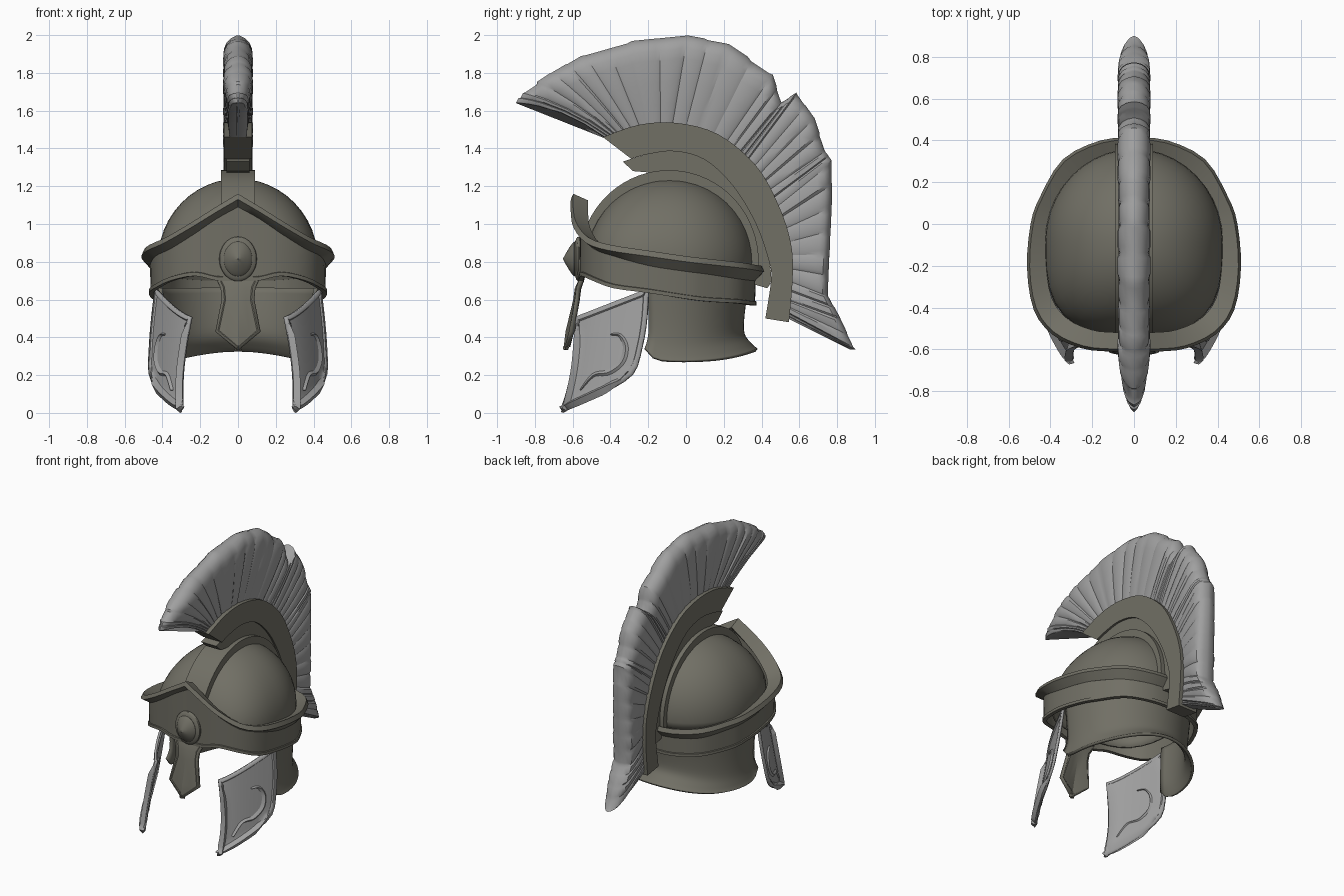
import bpy, bmesh, math, random
from mathutils import Vector

if "Cube" in bpy.data.objects:
    bpy.data.objects.remove(bpy.data.objects["Cube"])

random.seed(4)


def material(name, rgb):
    m = bpy.data.materials.new(name)
    m.diffuse_color = (*rgb, 1)
    m.use_nodes = True
    m.node_tree.nodes["Principled BSDF"].inputs["Base Color"].default_value = m.diffuse_color
    return m


BRONZE = material("dark_olive_bronze", (0.165, 0.16, 0.13))
SILVER = material("light_grey", (0.35, 0.35, 0.35))


def finish(name, bm, mat, angle=30, thick=0, recalc=True):
    if recalc:
        bmesh.ops.recalc_face_normals(bm, faces=bm.faces)
    me = bpy.data.meshes.new(name)
    bm.to_mesh(me)
    bm.free()
    me.materials.append(mat)
    ob = bpy.data.objects.new(name, me)
    bpy.context.collection.objects.link(ob)
    bpy.ops.object.select_all(action='DESELECT')
    ob.select_set(True)
    bpy.context.view_layer.objects.active = ob
    bpy.ops.object.shade_smooth_by_angle(angle=math.radians(angle))
    if thick:
        mod = ob.modifiers.new("thickness", 'SOLIDIFY')
        mod.thickness = thick
    return ob


def smooth(keys, n):
    """Catmull-Rom samples through keys of any dimension."""
    out = []
    for i in range(len(keys) - 1):
        p = [keys[max(0, min(len(keys) - 1, i + k))] for k in (-1, 0, 1, 2)]
        for j in range(n):
            t = j / n
            out.append(tuple(0.5 * (2 * b + (c - a) * t + (2 * a - 5 * b + 4 * c - d) * t * t
                                    + (3 * b - a - 3 * c + d) * t ** 3) for a, b, c, d in zip(*p)))
    return out + [tuple(keys[-1])]


def loft(rings, section_closed=True, loop=False):
    bm = bmesh.new()
    vs = [[bm.verts.new(p) for p in r] for r in rings]
    n = len(vs[0])
    for i in range(len(vs) if loop else len(vs) - 1):
        a, b = vs[i], vs[(i + 1) % len(vs)]
        for j in range(n if section_closed else n - 1):
            k = (j + 1) % n
            bm.faces.new((a[j], a[k], b[k], b[j]))
    if section_closed and not loop:
        bm.faces.new(vs[0])
        bm.faces.new(vs[-1])
    return bm


def arch(name, outer, inner, hw):
    """Curved bar in the centre plane, between two (y, z) lines."""
    rings = [[(-hw, *o), (hw, *o), (hw, *i), (-hw, *i)] for o, i in zip(outer, inner)]
    finish(name, loft(rings), BRONZE)


def raised_border(bm, width, depth):
    faces = bm.faces[:]
    bmesh.ops.inset_region(bm, faces=faces, thickness=width, depth=0, use_boundary=True)
    bmesh.ops.inset_region(bm, faces=faces, thickness=0.006, depth=-depth, use_boundary=True)


# Skull dome, squarer towards the brow
bm = bmesh.new()
bmesh.ops.create_uvsphere(bm, u_segments=40, v_segments=24, radius=1)
bmesh.ops.delete(bm, geom=[v for v in bm.verts if v.co.z < -0.2], context='VERTS')
for v in bm.verts:
    x, y, z = v.co
    r = math.hypot(x, y)
    if y < 0 and r > 1e-4:
        p = 2 + min(1, 1.2 - z)
        grow = (abs(x / r) ** p + abs(y / r) ** p) ** (-1 / p)
        x, y = x * grow, y * grow
    v.co = (x * 0.425, y * 0.445 - 0.085, z * 0.44 + 0.8)
finish("skull_dome", bm, BRONZE, thick=0.012)

# Brim and brow band: x, y, brim top, brim bottom, band bottom from front to back
half = smooth([(0, -.61, 1.16, 1.09, .70), (.12, -.61, 1.09, 1.03, .70), (.25, -.595, 1.01, .95, .725),
               (.39, -.53, .93, .87, .70), (.48, -.41, .89, .83, .66), (.512, -.21, .86, .78, .635),
               (.495, 0, .83, .75, .605), (.45, .13, .815, .735, .59), (.34, .31, .795, .71, .58),
               (.16, .40, .78, .70, .57), (0, .415, .78, .70, .57)], 3)
ring = half + [(-p[0], *p[1:]) for p in half[-2:0:-1]]


def around(p, scale, z):
    return (p[0] * scale, -.1 + (p[1] + .1) * scale, z)


finish("brim", loft([[around(p, .86, p[3]), around(p, .91, p[3]), around(p, 1, p[2] - .03),
                      around(p, .975, p[2]), around(p, .82, p[2] - .035)] for p in ring], loop=True), BRONZE)
finish("brow_band", loft([[around(p, .91, p[3] + .01), around(p, .905, p[4] + .022),
                           around(p, .92, p[4] + .02), around(p, .92, p[4]),
                           around(p, .87, p[4]), around(p, .87, p[3] + .01)] for p in ring], loop=True), BRONZE)

# Ridge over the dome
angles = [math.radians(a) for a in range(-5, 161, 5)]
arch("dome_ridge", [(-.09 + .475 * math.cos(a), .8 + .485 * math.sin(a)) for a in angles],
     [(-.09 + .42 * math.cos(a), .8 + .42 * math.sin(a)) for a in angles], 0.09)

# Two tiered crest holder
top_line = [(-.44, 1.46), (-.25, 1.525), (-.05, 1.535), (.17, 1.475), (.37, 1.31), (.49, 1.1),
            (.555, .9), (.565, .72), (.545, .48)]
mid_line = [(-.29, 1.345), (-.2, 1.37), (-.06, 1.385), (.1, 1.34), (.25, 1.2), (.37, 1.0),
            (.44, .8), (.45, .7), (.42, .50)]
low_line = [(-.28, 1.28), (-.18, 1.27), (-.08, 1.25), (.08, 1.22), (.2, 1.1), (.3, .95),
            (.35, .8), (.36, .74), (.36, .68)]
mid_short = [(-.335, 1.33)] + mid_line[1:-1] + [(.43, .66)]
arch("crest_holder_outer", smooth(top_line, 4), smooth(mid_line, 4), 0.075)
arch("crest_holder_inner", smooth(mid_short, 4), smooth(low_line, 4), 0.06)

# Plume: root y z, tip y z from the front lock to the rear lock
fan = [(-.42, 1.45, -.9, 1.64), (-.40, 1.47, -.87, 1.70), (-.36, 1.48, -.72, 1.80), (-.29, 1.5, -.55, 1.90),
       (-.2, 1.51, -.3, 1.97), (-.08, 1.51, 0, 2.0), (.06, 1.49, .22, 1.96), (.2, 1.42, .46, 1.80),
       (.27, 1.36, .51, 1.65), (.31, 1.32, .59, 1.70), (.37, 1.25, .68, 1.57), (.42, 1.17, .74, 1.39),
       (.46, 1.08, .78, 1.34), (.5, .97, .775, 1.1), (.54, .84, .765, .85), (.55, .7, .755, .62),
       (.54, .6, .82, .5), (.52, .54, .9, .335), (.50, .52, .87, .335)]
SPAN = [(0, .045), (.25, .06), (.5, .07), (.75, .076), (.86, .072), (.93, .058), (.975, .036), (1, .008)]


def plume_ring(t, fat, length):
    i = min(int(t), len(fan) - 2)
    f = t - i
    ry, rz, ty, tz = (a + (b - a) * f for a, b in zip(fan[i], fan[i + 1]))
    ends = min(1, .4 + .3 * t, .35 + .35 * (len(fan) - 1 - t))
    bow = .04 * max(0, 1 - t / 3)
    side = []
    for s, w in SPAN:
        q = s * length
        side.append((w * fat * (1 - (1 - ends) * s), ry + (ty - ry) * q,
                     rz + (tz - rz) * q + bow * 4 * s * (1 - s)))
    return side + [(-x, y, z) for x, y, z in reversed(side)]


LOCKS = 36
rings = [plume_ring(0, .2, 1)]
for k in range(LOCKS):
    a, b = (k * (len(fan) - 1) / LOCKS, (k + 1) * (len(fan) - 1) / LOCKS)
    fat = random.uniform(.97, 1.05)
    length = 1 if k in (0, 10, LOCKS - 2) else random.uniform(.97, 1)
    for t, g in ((a + .04, .9), (a + (b - a) * .3, 1), (b - .05, 1)):
        rings.append(plume_ring(t, fat * g, length))
rings.append(plume_ring(len(fan) - 1, .3, 1))
finish("plume", loft(rings), SILVER, angle=32)

# Neck guard: height factor, side radius, rear radius, from top to flared lip
rows = smooth([(1, .43, .43), (.55, .42, .41), (.25, .42, .41), (.08, .43, .45), (0, .44, .48)], 4)
rings = []
for f, rx, ry in rows:
    line = []
    for k in range(41):
        a = math.radians(-104 + 208 * k / 40)
        low = .275 + .065 * max(0, math.cos(a)) ** 3 + .07 * abs(k / 20 - 1) ** 24
        line.append((rx * math.sin(a), -.1 + ry * math.cos(a), low + (.66 - low) * f))
    rings.append(line)
finish("neck_guard", loft(rings, section_closed=False), BRONZE, thick=0.02)

# Nose guard with a centre ridge and raised border
rings = []
for z, w, y, r in ((.76, .11, -.552, .004), (.70, .11, -.568, .008), (.66, .092, -.582, .012),
                   (.6, .087, -.588, .014), (.43, .12, -.615, .028), (.335, .006, -.64, .012)):
    rings.append([(-w, y, z), (-w / 2, y - r / 2, z), (0, y - r, z), (w / 2, y - r / 2, z), (w, y, z)])
bm = loft(rings, section_closed=False)
bmesh.ops.recalc_face_normals(bm, faces=bm.faces)
if sum(f.normal.y for f in bm.faces) > 0:
    bmesh.ops.reverse_faces(bm, faces=bm.faces)
raised_border(bm, 0.015, 0.005)
finish("nose_guard", bm, BRONZE, angle=20, thick=0.025, recalc=False)

# Brow medallion: rim disc and pointed boss
for name, rx, ry, rz, y, power in (("medallion_rim", .1, .035, .118, -.568, .4),
                                   ("medallion_boss", .075, .06, .092, -.592, .8)):
    bm = bmesh.new()
    bmesh.ops.create_uvsphere(bm, u_segments=24, v_segments=16, radius=1)
    for v in bm.verts:
        x, d, z = v.co
        bulge = max(0, 1 - math.hypot(x, z)) ** power
        v.co = (x * rx, y + math.copysign(bulge * ry, d), z * rz + .815)
    bmesh.ops.remove_doubles(bm, verts=bm.verts, dist=1e-5)
    finish(name, bm, BRONZE)


# Cheek guards: curved plate, raised border and a relief scroll, mirrored
def cheek_x(y, z):
    d = max(0, (y + .67 - .16 * z) / .4)
    return .24 + .255 * ((d + .05) ** .6 - .166) + .08 * (.6 - z)


front = smooth([(-.585, .51), (-.595, .35), (-.61, .22), (-.635, .1), (-.662, .004)], 3)
back = smooth([(-.2, .66), (-.21, .5), (-.235, .35), (-.285, .205), (-.43, .11)], 3)
scroll = smooth([(-.40, .415), (-.35, .41), (-.32, .35), (-.34, .27), (-.41, .215), (-.49, .20), (-.56, .12)], 5)
for side, sx in (("left", -1), ("right", 1)):
    rings = []
    for (fy, fz), (by, bz) in zip(front, back):
        line = []
        for k in range(13):
            u = (k / 12) ** 1.3
            y, z = fy + (by - fy) * u, fz + (bz - fz) * u
            line.append((sx * cheek_x(y, z), y, z))
        rings.append(line)
    bm = loft(rings, section_closed=False)
    bmesh.ops.recalc_face_normals(bm, faces=bm.faces)
    if sum(f.normal.x for f in bm.faces) * sx < 0:
        bmesh.ops.reverse_faces(bm, faces=bm.faces)
    raised_border(bm, 0.024, 0.008)
    finish(side + "_cheek_guard", bm, SILVER, thick=0.016, recalc=False)
    # low relief scroll as a tapering diamond bar, raised on both faces of the plate
    rings = []
    for i, (y, z) in enumerate(scroll):
        n = Vector(scroll[min(i + 1, len(scroll) - 1)]) - Vector(scroll[max(i - 1, 0)])
        n = Vector((-n.y, n.x)).normalized() * (.004 + .016 * math.sin(math.pi * i / (len(scroll) - 1)))
        ring3 = []
        for m, lift in ((-1, -.012), (0, .004), (1, -.012), (0, -.036)):
            yy, zz = y + n.x * m, z + n.y * m
            ring3.append((sx * (cheek_x(yy, zz) + lift), yy, zz))
        rings.append(ring3)
    finish(side + "_cheek_scroll", loft(rings), SILVER)
